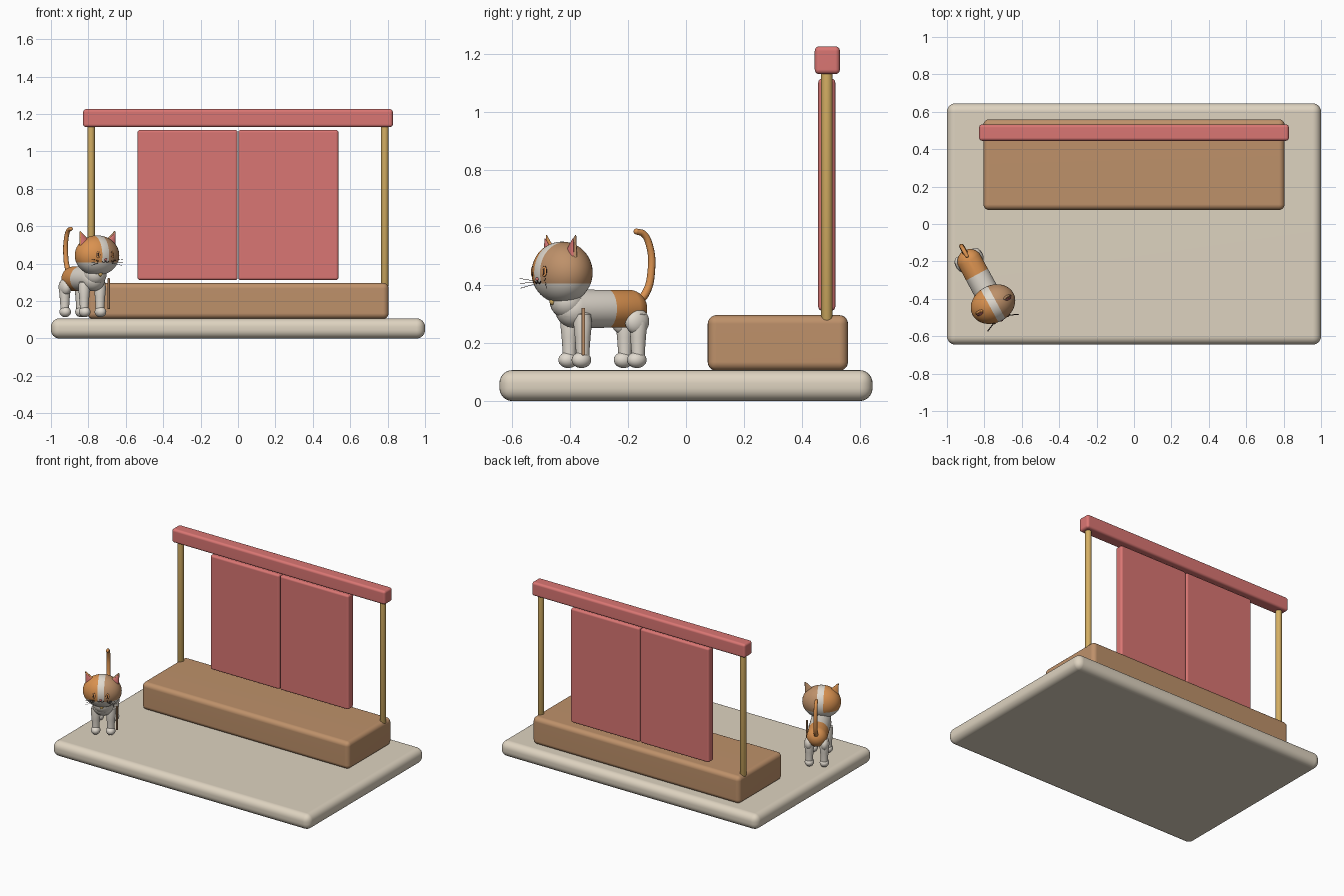
import bpy, bmesh, math
from mathutils import Matrix, Vector

if "Cube" in bpy.data.objects:
    bpy.data.objects.remove(bpy.data.objects["Cube"])


def material(name, rgb):
    lin = [((c / 255 + 0.055) / 1.055) ** 2.4 for c in rgb] + [1]
    m = bpy.data.materials.new(name)
    m.use_nodes = True
    m.diffuse_color = lin
    m.node_tree.nodes["Principled BSDF"].inputs["Base Color"].default_value = lin
    return m


STONE = material("warm stone", (222, 211, 192))
BROWN = material("wood brown", (190, 145, 106))
GOLD = material("gold wood", (214, 176, 100))
RED = material("soft red", (218, 118, 115))
WHITE = material("fur white", (224, 217, 206))
ORANGE = material("fur orange", (218, 146, 80))
DARK = material("dark line", (50, 36, 32))

# Cat space: faces -y, origin between the front paws
CAT = Matrix.Translation((-0.78, -0.38, 0)) @ Matrix.Rotation(math.radians(28.5), 4, "Z")


def finish(name, bm, mats, matrix=Matrix()):
    me = bpy.data.meshes.new(name)
    bm.to_mesh(me)
    bm.free()
    for m in mats:
        me.materials.append(m)
    ob = bpy.data.objects.new(name, me)
    bpy.context.collection.objects.link(ob)
    ob.matrix_world = matrix
    bpy.ops.object.select_all(action="DESELECT")
    ob.select_set(True)
    bpy.context.view_layer.objects.active = ob
    bpy.ops.object.shade_smooth_by_angle(angle=math.radians(40))
    return ob


def box(name, lo, hi, mat, radius, segs=5, matrix=Matrix()):
    lo, hi = Vector(lo), Vector(hi)
    bm = bmesh.new()
    bmesh.ops.create_cube(bm, size=1)
    bmesh.ops.scale(bm, vec=hi - lo, verts=bm.verts)
    bmesh.ops.translate(bm, vec=(lo + hi) / 2, verts=bm.verts)
    bmesh.ops.bevel(bm, geom=bm.edges[:], offset=radius, segments=segs,
                    profile=0.5, affect="EDGES")
    ob = finish(name, bm, [mat], matrix)
    ob.modifiers.new("even_shading", "WEIGHTED_NORMAL")
    return ob


def ball(radii, centre=(0, 0, 0), segs=24):
    bm = bmesh.new()
    bmesh.ops.create_uvsphere(bm, u_segments=segs, v_segments=segs * 2 // 3, radius=1)
    bmesh.ops.scale(bm, vec=radii, verts=bm.verts)
    bmesh.ops.translate(bm, vec=centre, verts=bm.verts)
    return bm


def cut(bm, co, no):
    bmesh.ops.bisect_plane(bm, geom=bm.verts[:] + bm.edges[:] + bm.faces[:],
                           plane_co=co, plane_no=no)


def lathe(name, profile, mat, matrix, steps=24):
    bm = bmesh.new()
    vs = [bm.verts.new((r, 0, z)) for r, z in profile]
    es = [bm.edges.new(p) for p in zip(vs, vs[1:])]
    bmesh.ops.spin(bm, geom=vs + es, cent=(0, 0, 0), axis=(0, 0, 1),
                   angle=math.tau, steps=steps)
    bmesh.ops.remove_doubles(bm, verts=bm.verts, dist=1e-5)
    bmesh.ops.recalc_face_normals(bm, faces=bm.faces)
    return finish(name, bm, [mat], matrix)


def tube(name, points, depth, mat, taper=1.0):
    cu = bpy.data.curves.new(name, "CURVE")
    cu.dimensions = "3D"
    cu.bevel_depth, cu.bevel_resolution, cu.resolution_u = depth, 3, 8
    cu.use_fill_caps = True
    sp = cu.splines.new("BEZIER")
    sp.bezier_points.add(len(points) - 1)
    for i, (bp, p) in enumerate(zip(sp.bezier_points, points)):
        bp.co = p
        bp.handle_left_type = bp.handle_right_type = "AUTO"
        bp.radius = 1 + (taper - 1) * i / (len(points) - 1)
    cu.materials.append(mat)
    ob = bpy.data.objects.new(name, cu)
    bpy.context.collection.objects.link(ob)
    ob.matrix_world = CAT
    return ob


# Stage: slab, platform, posts, beam and the two hanging panels
box("base_slab", (-1, -0.645, 0), (1, 0.645, 0.107), STONE, 0.045, 6)
box("platform", (-0.805, 0.075, 0.105), (0.805, 0.56, 0.297), BROWN, 0.03)
box("top_beam", (-0.828, 0.445, 1.13), (0.828, 0.532, 1.226), RED, 0.016)
for side, s in (("left", 1), ("right", -1)):
    lathe(side + "_post", [(0, 0.275), (0.015, 0.275), (0.02, 0.285), (0.02, 1.15), (0, 1.15)],
          GOLD, Matrix.Translation((s * 0.785, 0.487, 0)))
    xs = sorted((s * 0.002, s * 0.537))
    box(side + "_panel", (xs[0], 0.457, 0.312), (xs[1], 0.516, 1.115), RED, 0.014)

# Body: a stretched ball with an orange rump
bm = ball((0.067, 0.066, 0.066), (0, 0, 0.319), 32)
for v in bm.verts:
    if v.co.y > 0.001:
        v.co.y += 0.205
    else:
        v.co.y -= 0.008
cut(bm, (0, 0.125, 0), (0, 1, 0))
cut(bm, (0, 0, 0.28), (0, 0.25, 1))
for f in bm.faces:
    c = f.calc_center_median()
    f.material_index = int(c.y > 0.125 and c.z - 0.28 + 0.25 * c.y > 0)
finish("cat_body", bm, [WHITE, ORANGE], CAT)
finish("cat_neck", ball((0.062, 0.06, 0.06), (0, -0.035, 0.345)), [WHITE], CAT)

# Head: white muzzle and centre stripe, one orange and one brown side
HEAD = CAT @ Matrix.Translation((0, -0.055, 0.444))
RX, RY, RZ = 0.124, 0.1, 0.107
bm = ball((RX, RY, RZ), segs=48)
cut(bm, (0, 0, -0.037), (0, 0, 1))
for s in (1, -1):
    cut(bm, (s * 0.021, 0, 0), (1, 0, 0))
for f in bm.faces:
    c = f.calc_center_median()
    if c.z > -0.037 and abs(c.x) > 0.021:
        f.material_index = 1 if c.x < 0 else 2
finish("cat_head", bm, [WHITE, ORANGE, BROWN], HEAD)


def face_point(x, z, lift=0.0):
    y = -RY * math.sqrt(1 - (x / RX) ** 2 - (z / RZ) ** 2)
    return Vector((x, y - lift, z))


def face_disc(name, x, z, w, h, mat, lift=0.0, thick=0.003):
    p = face_point(x, z)
    n = Vector((p.x / RX**2, p.y / RY**2, p.z / RZ**2)).normalized()
    turn = n.to_track_quat("-Y", "Z").to_matrix().to_4x4()
    finish(name, ball((w, thick, h), segs=18), [mat],
           HEAD @ Matrix.Translation(p + n * lift) @ turn)


for side, s in (("left", 1), ("right", -1)):
    fur = BROWN if s > 0 else ORANGE
    # Ears: flattened cones with a pink front plate
    for part, mat, size, y, z in (("ear", fur, 1.0, 0.0, 0.0),
                                  ("inner_ear", RED, 0.78, -0.008, -0.003)):
        bm = bmesh.new()
        bmesh.ops.create_cone(bm, cap_ends=True, segments=20, radius1=0.042 * size,
                              radius2=0.003, depth=0.09 * size)
        bmesh.ops.scale(bm, vec=(1, 0.4, 1), verts=bm.verts)
        place = Matrix.Translation((s * 0.088, -0.004 + y, 0.088 + z))
        finish(f"{side}_{part}", bm, [mat],
               HEAD @ place @ Matrix.Rotation(s * math.radians(24), 4, "Y"))
    # Eyes
    face_disc(side + "_eye_rim", s * 0.044, 0.004, 0.012, 0.019, DARK)
    face_disc(side + "_eye", s * 0.044, 0.004, 0.0105, 0.0175, ORANGE, 0.001)
    face_disc(side + "_pupil", s * 0.044, 0.004, 0.004, 0.012, DARK, 0.003, 0.002)
    # Mouth and whiskers
    tube(side + "_mouth", [(s * x, face_point(x, z).y - 0.056, z + 0.444) for x, z in
                           ((0, -0.028), (0.006, -0.036), (0.015, -0.036), (0.021, -0.03))],
         0.0018, DARK)
    for i in range(3):
        root = face_point(s * 0.04, -0.028 - 0.006 * i) + Vector((0, -0.055, 0.444))
        tip = root + Vector((s * 0.055, -0.025, 0.008 - 0.011 * i))
        tube(f"{side}_whisker_{i + 1}", [root, tip], 0.0009, DARK)
    # Legs and paws
    for end, y in (("front", 0.0), ("hind", 0.218)):
        lathe(f"{end}_{side}_leg", [(0, 0.14), (0.024, 0.14), (0.023, 0.165), (0.027, 0.22),
                                    (0.032, 0.27), (0.028, 0.3), (0, 0.315)],
              WHITE, CAT @ Matrix.Translation((s * 0.048, y, 0)))
        finish(f"{end}_{side}_paw", ball((0.03, 0.035, 0.028), (s * 0.048, y - 0.005, 0.142)),
               [WHITE], CAT)
    finish(side + "_haunch", ball((0.03, 0.045, 0.045), (s * 0.05, 0.213, 0.275)), [WHITE], CAT)

face_disc("nose", 0, -0.022, 0.008, 0.006, RED, 0.001, 0.005)

# Tail, chin bell and the thin stick beside the front paw
tube("cat_tail", [(0, 0.235, 0.34), (0, 0.272, 0.37), (0, 0.296, 0.45), (0, 0.288, 0.54),
                  (0, 0.265, 0.578), (0, 0.238, 0.586)], 0.015, ORANGE, 0.7)
finish("tail_tip", ball((0.0105, 0.0105, 0.0105), (0, 0.238, 0.586), 16), [ORANGE], CAT)
finish("chin_bell", ball((0.011, 0.011, 0.013), (0, -0.093, 0.345), 16), [GOLD], CAT)
box("side_stick", (-0.697, -0.361, 0.158), (-0.685, -0.349, 0.322), BROWN, 0.002, 2)
